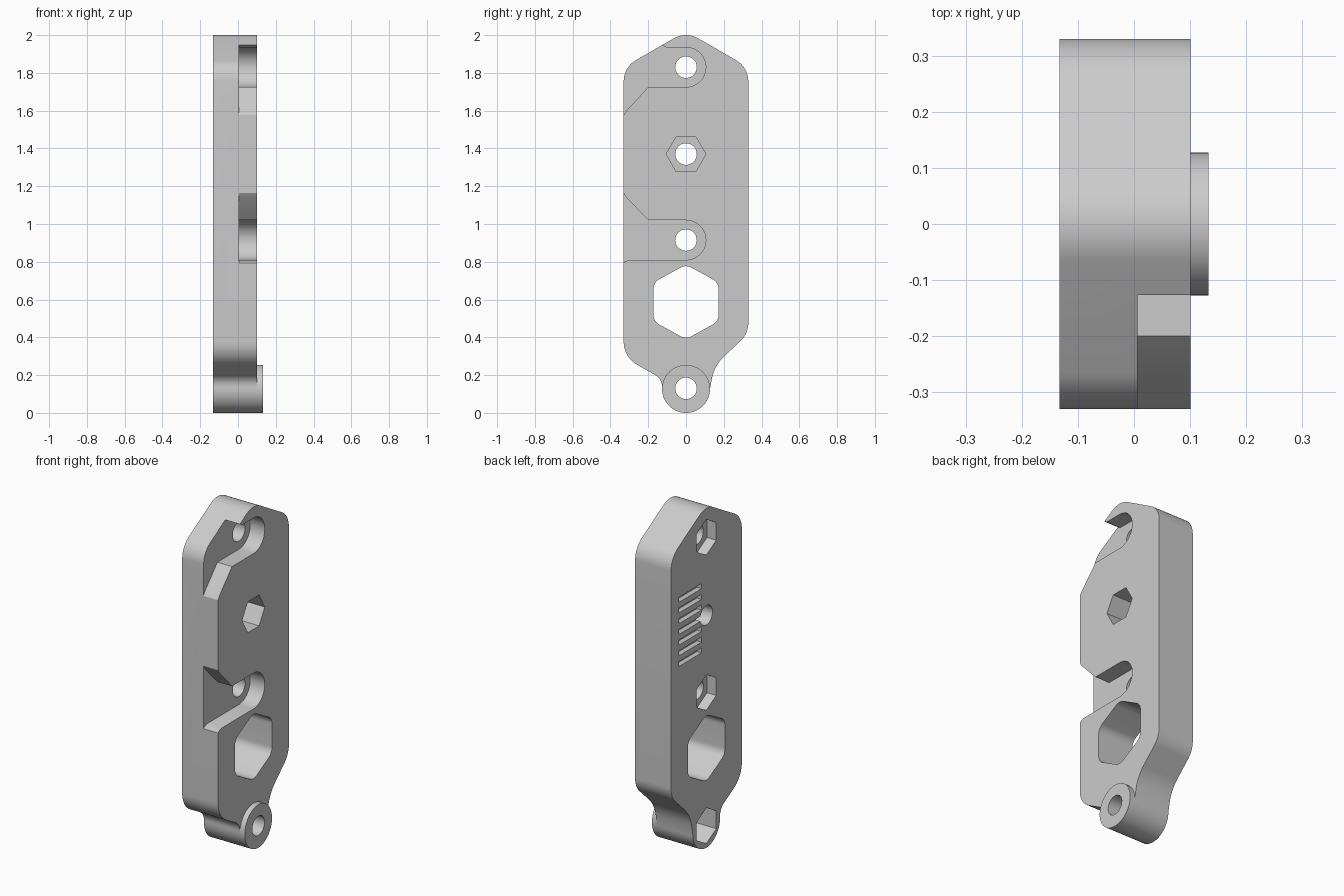
import bpy, bmesh, math
from mathutils import Vector

cube = bpy.data.objects.get("Cube")
if cube:
    bpy.data.objects.remove(cube, do_unlink=True)

grey = bpy.data.materials.new("plain grey")
grey.use_nodes = True
colour = (0.6, 0.6, 0.6, 1)
grey.diffuse_color = colour
grey.node_tree.nodes["Principled BSDF"].inputs["Base Color"].default_value = colour

BACK, FACE, BOSS = -0.133, 0.101, 0.133
HOLE_R = 0.057


def rounded(corners, steps=10):
    """Turn (y, z, radius) corners into an outline with filleted corners."""
    out = []
    for i, (y, z, r) in enumerate(corners):
        p = Vector((y, z))
        if r == 0:
            out.append(p)
            continue
        a = (Vector(corners[i - 1][:2]) - p).normalized()
        b = (Vector(corners[(i + 1) % len(corners)][:2]) - p).normalized()
        half = a.angle(b) / 2
        centre = p + (a + b).normalized() * (r / math.sin(half))
        start = p + a * (r / math.tan(half)) - centre
        end = p + b * (r / math.tan(half)) - centre
        sweep = start.angle(end)
        for k in range(steps + 1):
            t = k / steps
            out.append(centre + (start * math.sin((1 - t) * sweep)
                                 + end * math.sin(t * sweep)) / math.sin(sweep))
    return out


def arc(z, r, start, end, steps):
    """Arc points about (0, z), angles in degrees."""
    angles = [math.radians(start + (end - start) * k / steps) for k in range(steps + 1)]
    return [Vector((r * math.cos(a), z + r * math.sin(a))) for a in angles]


def ring(z, r, sides=48, turn=0):
    return arc(z, r, turn, turn + 360, sides)[:-1]


def prism(name, outline, x0, x1):
    """Extrude a y-z outline along x."""
    bm = bmesh.new()
    face = bm.faces.new([bm.verts.new((x0, p[0], p[1])) for p in outline])
    new = bmesh.ops.extrude_face_region(bm, geom=[face])["geom"]
    bmesh.ops.translate(bm, vec=(x1 - x0, 0, 0),
                        verts=[v for v in new if isinstance(v, bmesh.types.BMVert)])
    bmesh.ops.recalc_face_normals(bm, faces=bm.faces)
    mesh = bpy.data.meshes.new(name)
    bm.to_mesh(mesh)
    bm.free()
    mesh.materials.append(grey)
    obj = bpy.data.objects.new(name, mesh)
    bpy.context.collection.objects.link(obj)
    return obj


def select(obj):
    bpy.ops.object.select_all(action='DESELECT')
    obj.select_set(True)
    bpy.context.view_layer.objects.active = obj


def cut(obj, outline, x0, x1):
    """Subtract an extruded outline from the part."""
    cutter = prism("cutter", outline, x0, x1)
    cutter.hide_render = True
    mod = obj.modifiers.new("cut", 'BOOLEAN')
    mod.operation, mod.solver, mod.object = 'DIFFERENCE', 'EXACT', cutter
    select(obj)
    bpy.ops.object.modifier_apply(modifier=mod.name)
    bpy.data.objects.remove(cutter, do_unlink=True)


# Plate: peaked top, shoulders, and a round foot
sides = rounded([(0.127, 0.127, 0), (0.15, 0.25, 0.22), (0.33, 0.42, 0.13),
                 (0.33, 1.83, 0.13), (0, 2.02, 0.13), (-0.33, 1.83, 0.13),
                 (-0.33, 0.295, 0.14), (-0.127, 0.18, 0.07), (-0.127, 0.127, 0)])
plate = prism("plate", sides + arc(0.127, 0.127, 180, 360, 32)[1:-1], BACK, FACE)

# Slots opening to the front edge, each with a round inner end
OUT = -0.5
upper = arc(1.83, 0.105, -90, 90, 24) + [
    Vector(p) for p in ((-0.105, 1.935), (-0.127, 1.947), (-0.15, 1.98), (OUT, 1.98),
                        (OUT, 1.55), (-0.34, 1.56), (-0.315, 1.6), (-0.2, 1.725))]
lower = arc(0.915, 0.105, -90, 90, 24) + [
    Vector(p) for p in ((-0.2, 1.02), (-0.315, 1.14), (-0.34, 1.18), (OUT, 1.19),
                        (OUT, 0.77), (-0.34, 0.78), (-0.325, 0.8), (-0.3, 0.81))]
for outline in (upper, lower):
    cut(plate, outline, 0.006, 0.3)

# Large rounded hexagonal window
window = [(0.173, 0.485, 0.06), (0.173, 0.69, 0.06), (0, 0.785, 0.06),
          (-0.173, 0.69, 0.06), (-0.173, 0.485, 0.06), (0, 0.39, 0.06)]
cut(plate, rounded(window), -0.3, 0.3)

# Bolt holes and hexagonal nut pockets
for z in (0.13, 0.915, 1.37, 1.83):
    cut(plate, ring(z, HOLE_R), -0.3, 0.3)
cut(plate, ring(1.37, 0.105, 6), FACE - 0.14, 0.3)
for z, depth in ((0.13, 0.14), (0.915, 0.06), (1.83, 0.06)):
    cut(plate, ring(z, 0.105, 6, 30), -0.3, BACK + depth)

# Row of seven narrow grooves on the back face
for i in range(7):
    z = 1.37 + (i - 3) * 0.063
    groove = [(0.045, z - 0.015), (0.255, z - 0.015), (0.255, z + 0.015), (0.045, z + 0.015)]
    cut(plate, groove, -0.3, BACK + 0.03)

# Raised ring around the foot hole
foot_ring = prism("foot_ring", ring(0.127, 0.127, 64), FACE, BOSS)
cut(foot_ring, ring(0.13, HOLE_R), -0.3, 0.3)

for part in (plate, foot_ring):
    select(part)
    bpy.ops.object.shade_smooth_by_angle(angle=math.radians(25))
